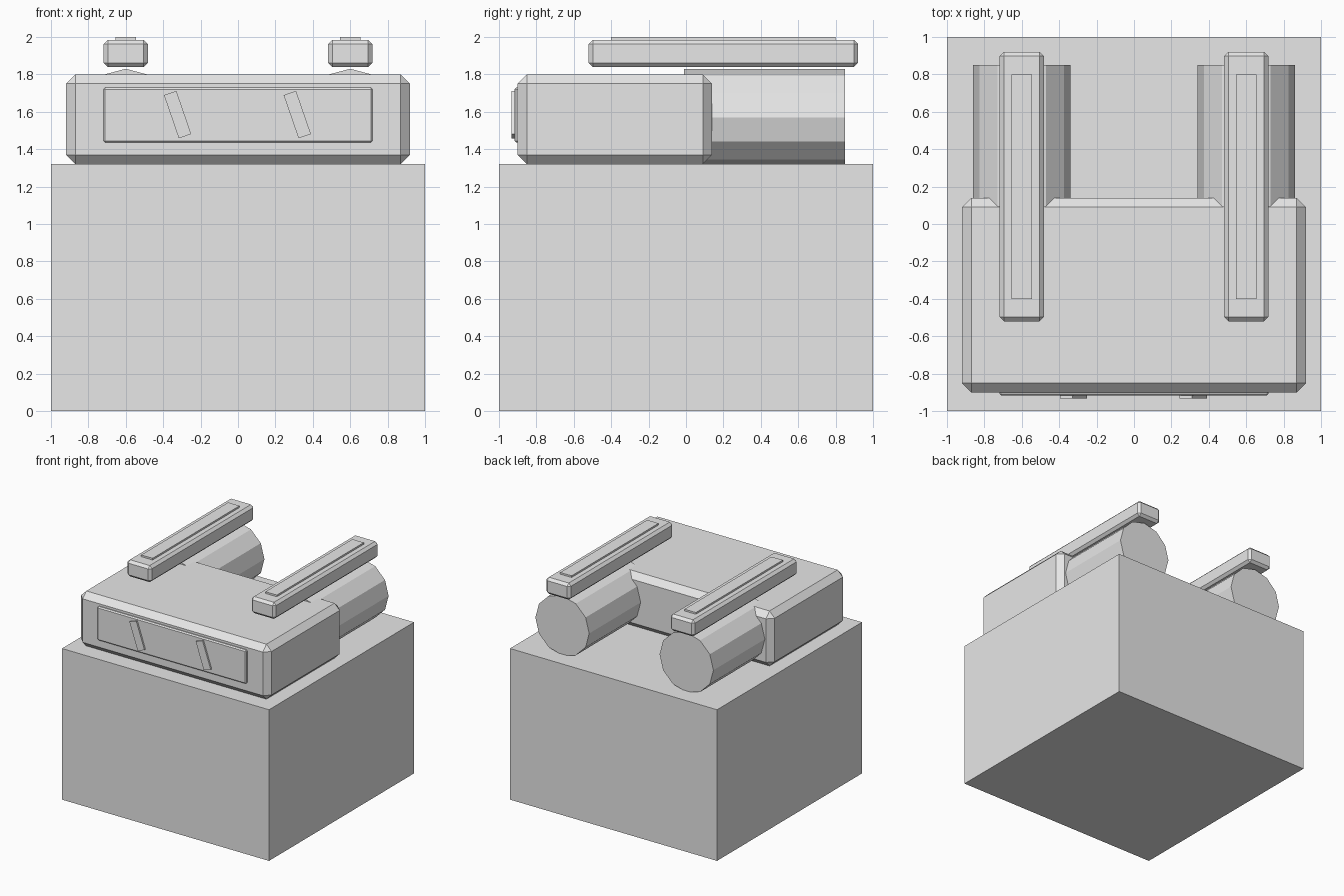
import bpy, math

if "Cube" in bpy.data.objects:
    bpy.data.objects.remove(bpy.data.objects["Cube"])

grey = bpy.data.materials.new("light grey")
grey.diffuse_color = (0.8, 0.8, 0.8, 1)
grey.use_nodes = True
grey.node_tree.nodes["Principled BSDF"].inputs["Base Color"].default_value = grey.diffuse_color


def box(name, x, y, z, bevel=0.0, tilt=0.0):
    """Box from (min, max) ranges, with an optional chamfer and a tilt about y."""
    centre = [(a + b) / 2 for a, b in (x, y, z)]
    bpy.ops.mesh.primitive_cube_add(size=1, location=centre)
    o = bpy.context.object
    o.name = name
    for v in o.data.vertices:
        v.co = [c * (b - a) for c, (a, b) in zip(v.co, (x, y, z))]
    o.rotation_euler.y = tilt
    o.data.materials.append(grey)
    if bevel:
        m = o.modifiers.new("chamfer", 'BEVEL')
        m.width = bevel
        m.segments = 1
    return o


# Pedestal and chamfered body
box("base_block", (-1, 1), (-1, 1), (0, 1.32))
box("body", (-0.92, 0.92), (-0.90, 0.14), (1.32, 1.80), bevel=0.05)

# Front panel with two slanted marks
box("front_panel", (-0.72, 0.72), (-0.918, -0.88), (1.435, 1.73), bevel=0.01)
for i, cx in enumerate((-0.323, 0.317)):
    box(f"panel_slash_{i}", (cx - 0.035, cx + 0.035), (-0.933, -0.91),
        (1.463, 1.707), tilt=math.radians(-19))

# Left and right: rear cylinder, rail above it, strip on the rail
for side, s in (("left", -1), ("right", 1)):
    cx = 0.6 * s
    bpy.ops.mesh.primitive_cylinder_add(vertices=12, radius=0.26, depth=0.86,
                                        location=(cx, 0.42, 1.57),
                                        rotation=(math.pi / 2, 0, 0))
    tank = bpy.context.object
    tank.name = f"{side}_cylinder"
    tank.data.materials.append(grey)
    box(f"{side}_rail", (cx - 0.118, cx + 0.118), (-0.52, 0.92), (1.84, 1.985), bevel=0.022)
    box(f"{side}_rail_strip", (cx - 0.055, cx + 0.055), (-0.40, 0.80), (1.96, 2.0))
